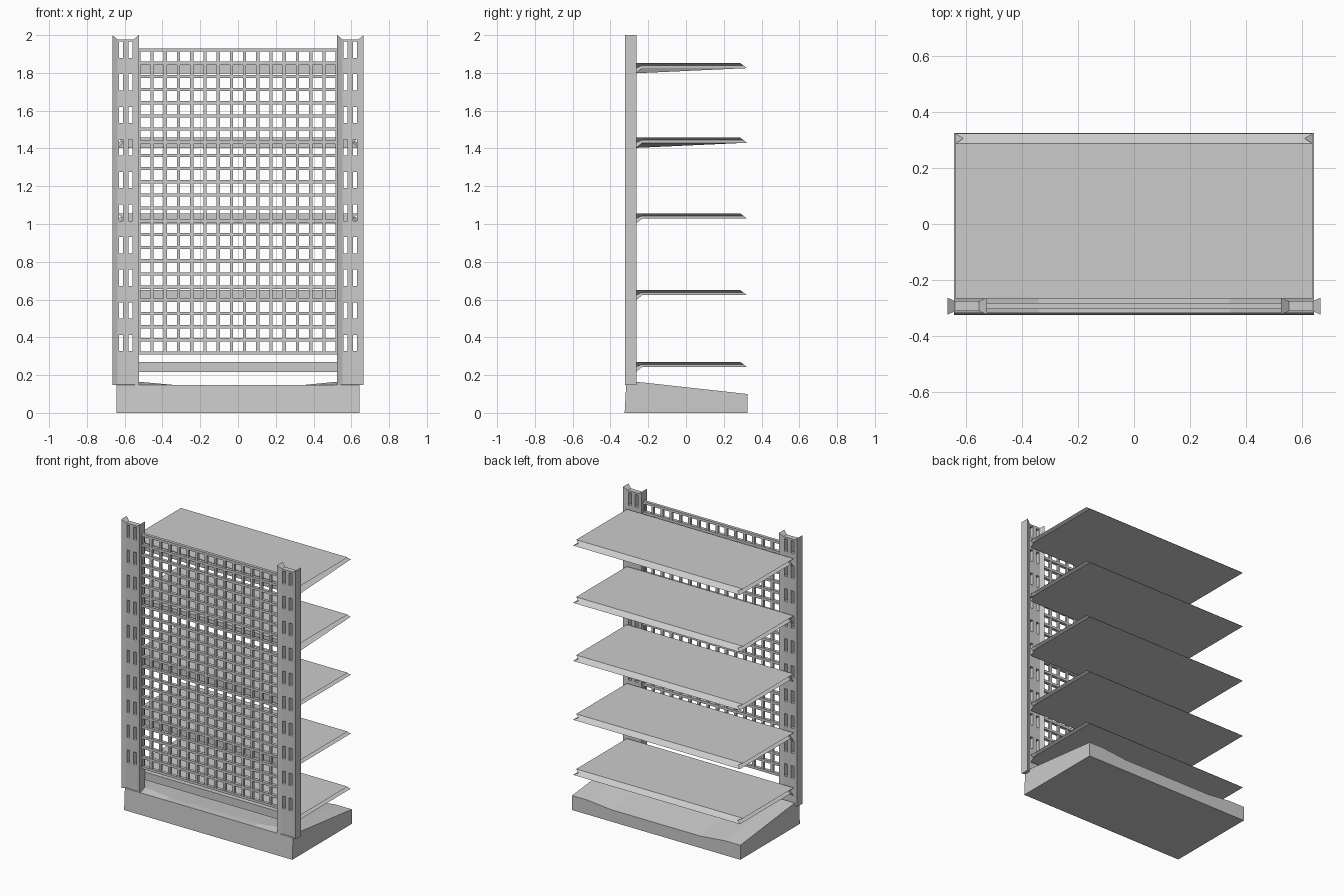
import bpy, bmesh
from mathutils import Matrix, Vector

if "Cube" in bpy.data.objects:
    bpy.data.objects.remove(bpy.data.objects["Cube"])


def finish(name, bm):
    bmesh.ops.recalc_face_normals(bm, faces=bm.faces)
    me = bpy.data.meshes.new(name)
    bm.to_mesh(me)
    bm.free()
    ob = bpy.data.objects.new(name, me)
    bpy.context.collection.objects.link(ob)
    return ob


def loft(name, rings):
    """Closed solid through rings with equal point counts."""
    bm = bmesh.new()
    vs = [[bm.verts.new(p) for p in r] for r in rings]
    n = len(rings[0])
    for a, b in zip(vs, vs[1:]):
        for i in range(n):
            j = (i + 1) % n
            bm.faces.new((a[i], a[j], b[j], b[i]))
    bm.faces.new(vs[0])
    bm.faces.new(vs[-1])
    return finish(name, bm)


def add_box(bm, centre, size):
    m = Matrix.Translation(Vector(centre)) @ Matrix.Diagonal((*size, 1))
    bmesh.ops.create_cube(bm, size=1, matrix=m)


# Base plinth: sloping top, slightly hollowed across the middle
rings = []
for x, dip in ((-.642, 0), (-.525, 0), (-.34, .018), (.34, .018), (.525, 0), (.642, 0)):
    rings.append([(x, -.325, 0), (x, .325, 0), (x, .325, .10 - dip),
                  (x, -.265, .165 - dip), (x, -.317, .148)])
loft("base_plinth", rings)

# Shelves: grooved ends, slanted front lip, deeper back edge
for k, top in enumerate((.27, .65, 1.056, 1.457, 1.852)):
    rings = []
    for w, y_front, z_front, z_rear, z_back in (
            (.637, .287, top, top, top),
            (.608, .305, top - .013, top - .013, top - .027),
            (.637, .322, top - .027, top - .027, top - .054)):
        rings.append([(-w, -.265, z_back), (w, -.265, z_back), (w, -.232, z_rear),
                      (w, y_front, z_front), (-w, y_front, z_front), (-w, -.232, z_rear)])
    loft(f"shelf_{k + 1}", rings)

# Slotted upright with flared edges, mirrored to the other side
profile = [(-.07, -.03), (-.043, -.018), (.043, -.018), (.07, -.03),
           (.07, .03), (.043, .018), (-.043, .018), (-.07, .03)]
px, py = .595, -.293
low = [(px + x, py + y, .147) for x, y in profile]
high = [(px + x, py + y, 2.0 if abs(x) > .05 else 1.978) for x, y in profile]
bm = bmesh.new()
a, b = [[bm.verts.new(p) for p in r] for r in (low, high)]
for i in range(8):
    j = (i + 1) % 8
    bm.faces.new((a[i], a[j], b[j], b[i]))
for r in (a, b):
    for q in ((0, 1, 6, 7), (1, 2, 5, 6), (2, 3, 4, 5)):
        bm.faces.new([r[i] for i in q])
uprights = finish("slotted_uprights", bm)

bm = bmesh.new()
for i in range(10):
    for dx in (-.025, .025):
        add_box(bm, (px + dx, py, .37 + i * .1725), (.022, .2, .086))
slots = finish("slot_cutter", bm)
slots.hide_render = True
slots.display_type = 'WIRE'
cut = uprights.modifiers.new("slots", 'BOOLEAN')
cut.operation = 'DIFFERENCE'
cut.solver = 'EXACT'
cut.object = slots
uprights.modifiers.new("mirror", 'MIRROR').merge_threshold = .0001

# Back grid of crossed square bars
x0, z0, z1, t = .525, .317, 1.921, .017
bm = bmesh.new()
for i in range(16):
    add_box(bm, (-x0 + i * 2 * x0 / 15, -.293, (z0 + z1) / 2), (t, t, z1 - z0 + t))
for i in range(24):
    add_box(bm, (0, -.293, z0 + i * (z1 - z0) / 23), (2 * x0, t + .004, t))
finish("back_grid", bm)
